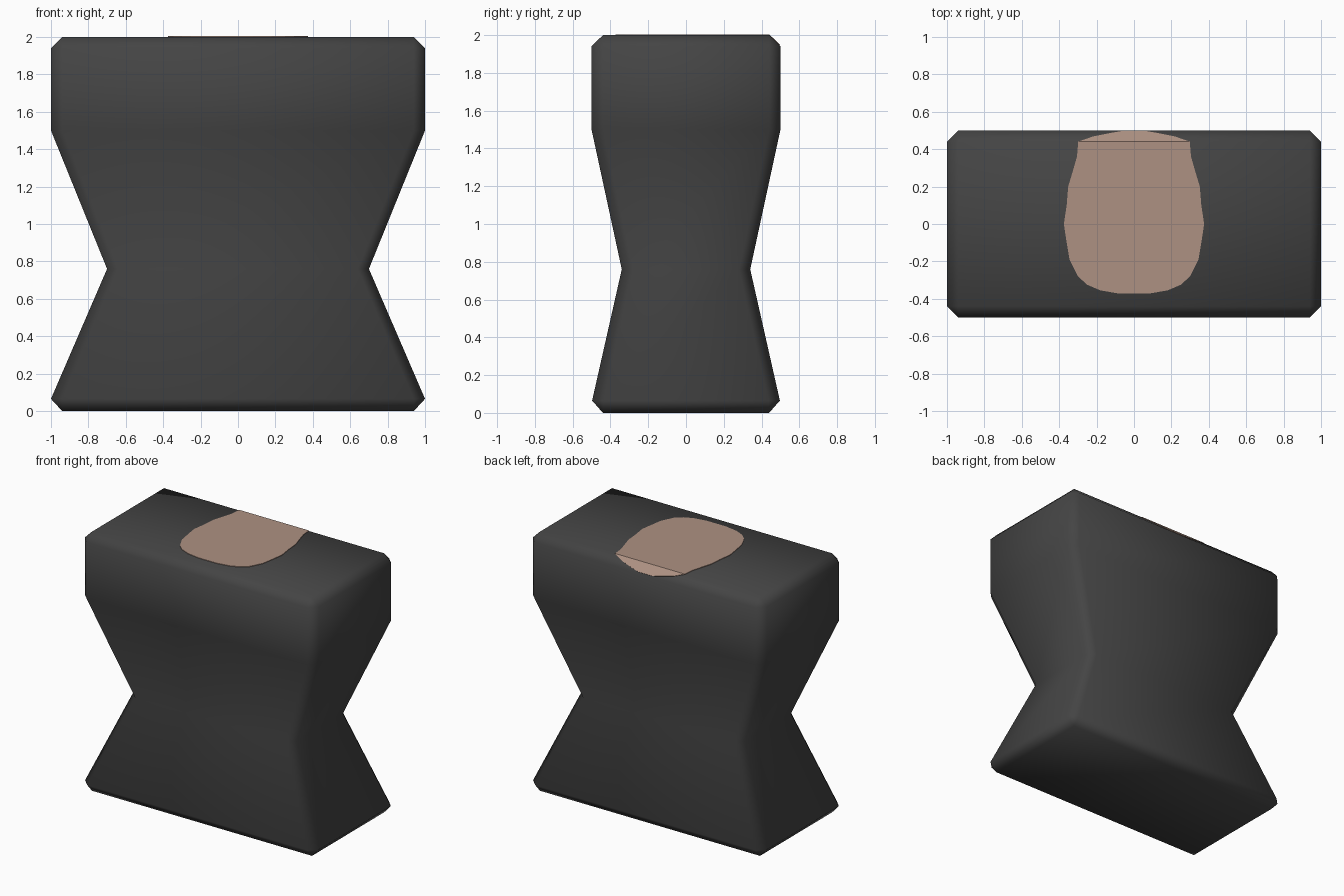
import bpy, bmesh

if "Cube" in bpy.data.objects:
    bpy.data.objects.remove(bpy.data.objects["Cube"])


def material(name, rgb):
    m = bpy.data.materials.new(name)
    m.diffuse_color = (*rgb, 1)
    m.use_nodes = True
    m.node_tree.nodes["Principled BSDF"].inputs["Base Color"].default_value = m.diffuse_color
    return m


def add_object(name, bm, mat):
    bmesh.ops.recalc_face_normals(bm, faces=bm.faces)
    me = bpy.data.meshes.new(name)
    bm.to_mesh(me)
    bm.free()
    me.materials.append(mat)
    ob = bpy.data.objects.new(name, me)
    bpy.context.collection.objects.link(ob)
    return ob


charcoal = material("charcoal", (0.058, 0.058, 0.058))
tan = material("dusty_tan", (0.42, 0.285, 0.225))

# Waisted body: chamfered rectangular rings (height, half width, half depth, chamfer)
C = 0.06
levels = [(0, 0.94, 0.44, 0), (0.065, 1, 0.497, C), (0.76, 0.70, 0.34, C),
          (1.5, 1, 0.5, C), (1.94, 1, 0.5, C), (2, 0.94, 0.44, 0)]
bm = bmesh.new()
rings = []
for z, w, d, c in levels:
    pts = []
    for sx, sy in ((1, 1), (-1, 1), (-1, -1), (1, -1)):
        pair = [(sx * w, sy * (d - c)), (sx * (w - c), sy * d)]
        pts += pair if sx * sy > 0 else pair[::-1]
    rings.append([bm.verts.new((x, y, z)) for x, y in pts])
for a, b in zip(rings, rings[1:]):
    for i in range(8):
        j = (i + 1) % 8
        bm.faces.new((a[i], a[j], b[j], b[i]))
bm.faces.new(rings[0][::-1])
bm.faces.new(rings[-1])
bmesh.ops.remove_doubles(bm, verts=bm.verts, dist=0.001)
for f in bm.faces:
    f.smooth = True
add_object("body", bm, charcoal)

# Tan patch on the top, folding over the rear chamfer (right half, mirrored)
flat_half = [(0.08, -0.372), (0.18, -0.355), (0.25, -0.325), (0.30, -0.28),
             (0.345, -0.19), (0.36, -0.1), (0.375, 0), (0.36, 0.1),
             (0.352, 0.2), (0.325, 0.29), (0.305, 0.36), (0.298, 0.44)]
fold_half = [(0.298, 0.44), (0.22, 0.465), (0.12, 0.485), (0.06, 0.495)]
bm = bmesh.new()
for half in (flat_half, fold_half):
    outline = half + [(-x, y) for x, y in reversed(half)]
    bm.faces.new([bm.verts.new((x, y, 2 - max(0, y - 0.44))) for x, y in outline])
bmesh.ops.remove_doubles(bm, verts=bm.verts, dist=0.001)
patch = add_object("top_patch", bm, tan)
mod = patch.modifiers.new("thin_plate", 'SOLIDIFY')
mod.thickness = 0.004
mod.offset = 1
